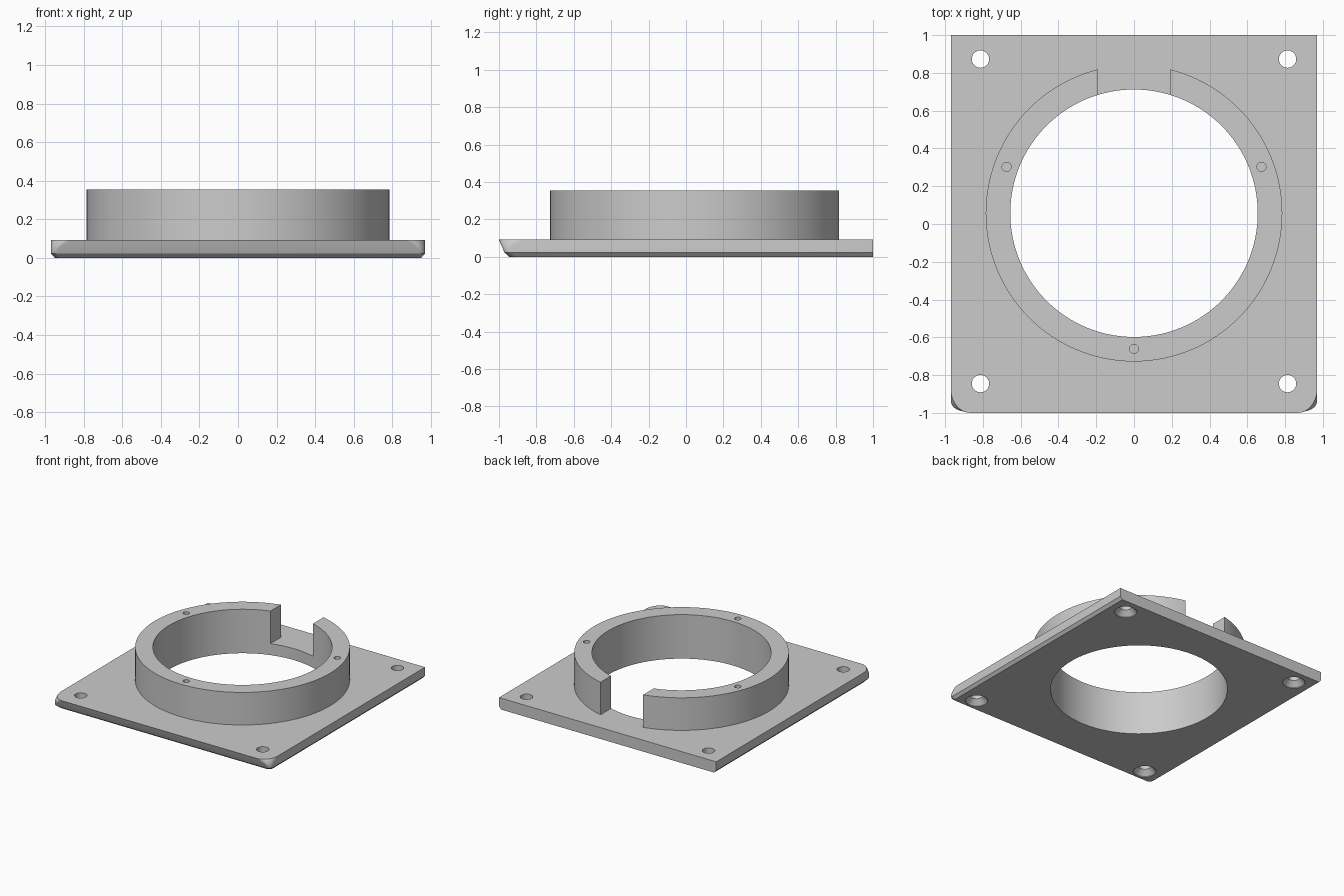
import bpy, bmesh, math

old = bpy.data.objects.get("Cube")
if old:
    bpy.data.objects.remove(old, do_unlink=True)

CENTRE_Y, BORE_R, COLLAR_R = 0.057, 0.655, 0.785
PLATE_TOP, COLLAR_TOP = 0.092, 0.355

grey = bpy.data.materials.new("light_grey")
grey.use_nodes = True
grey.diffuse_color = (0.6, 0.6, 0.6, 1)
grey.node_tree.nodes["Principled BSDF"].inputs["Base Color"].default_value = (0.6, 0.6, 0.6, 1)


def make_object(name, bm):
    bmesh.ops.recalc_face_normals(bm, faces=bm.faces)
    mesh = bpy.data.meshes.new(name)
    bm.to_mesh(mesh)
    bm.free()
    mesh.materials.append(grey)
    obj = bpy.data.objects.new(name, mesh)
    bpy.context.collection.objects.link(obj)
    return obj


def loft(name, rings):
    """Closed solid through rings of matching points."""
    bm = bmesh.new()
    loops = [[bm.verts.new(p) for p in ring] for ring in rings]
    count = len(loops[0])
    for low, high in zip(loops, loops[1:]):
        for i in range(count):
            j = (i + 1) % count
            bm.faces.new((low[i], low[j], high[j], high[i]))
    bm.faces.new(loops[0][::-1])
    bm.faces.new(loops[-1])
    return make_object(name, bm)


def turned(name, x, y, profile, sides):
    """Round solid from (radius, z) pairs."""
    angles = [2 * math.pi * i / sides for i in range(sides)]
    return loft(name, [[(x + r * math.cos(a), y + r * math.sin(a), z) for a in angles]
                       for r, z in profile])


def combine(target, tool, operation):
    mod = target.modifiers.new(operation.lower(), "BOOLEAN")
    mod.operation, mod.solver, mod.object = operation, "EXACT", tool
    bpy.context.view_layer.objects.active = target
    bpy.ops.object.modifier_apply(modifier=mod.name)
    bpy.data.objects.remove(tool, do_unlink=True)


def plate_ring(z, half, front, rx, ry, steps=10):
    """Outline with square back corners and rounded front corners."""
    arc = [(half - rx + rx * math.cos(a), front + ry - ry * math.sin(a), z)
           for a in (math.pi / 2 * i / steps for i in range(steps + 1))]
    mirrored = [(-x, y, z) for x, y, z in reversed(arc)]
    return [(half, 1, z)] + arc + mirrored + [(-half, 1, z)]


# Mounting plate: chamfered underside, leaning front, flaring front corners
rings = [plate_ring(0, 0.95, -0.945, 0.03, 0.04)]
for i in range(7):
    t = i / 6
    rings.append(plate_ring(0.022 + (PLATE_TOP - 0.022) * t, 0.97, -0.97 - 0.03 * t,
                            0.03 + 0.075 * t * t, 0.04 + 0.09 * t * t))
plate = loft("mounting_plate", rings)

# Collar with a gap at the back
collar = turned("collar", 0, CENTRE_Y, [(COLLAR_R, 0.05), (COLLAR_R, COLLAR_TOP)], 128)
gap = loft("gap_cutter", [[(-0.19, 0.4, z), (0.19, 0.4, z), (0.19, 1.2, z), (-0.19, 1.2, z)]
                          for z in (-0.1, 0.6)])
combine(collar, gap, "DIFFERENCE")
combine(plate, collar, "UNION")

# Central bore
bore = turned("bore_cutter", 0, CENTRE_Y, [(BORE_R, -0.1), (BORE_R, 0.6)], 128)
combine(plate, bore, "DIFFERENCE")

# Countersunk corner screw holes
for x in (-0.813, 0.813):
    for y in (-0.845, 0.873):
        screw = turned("screw_cutter", x, y,
                       [(0.083, -0.05), (0.083, 0.005), (0.046, 0.045), (0.046, 0.2)], 32)
        combine(plate, screw, "DIFFERENCE")

# Blind pin holes in the collar rim
for degrees in (-90, 20, 160):
    a = math.radians(degrees)
    pin = turned("pin_cutter", 0.718 * math.cos(a), CENTRE_Y + 0.718 * math.sin(a),
                 [(0.024, 0.2), (0.024, 0.5)], 20)
    combine(plate, pin, "DIFFERENCE")

plate.name = "flanged_collar_plate"
bpy.ops.object.select_all(action="DESELECT")
plate.select_set(True)
bpy.context.view_layer.objects.active = plate
bpy.ops.object.shade_smooth_by_angle(angle=math.radians(25))
